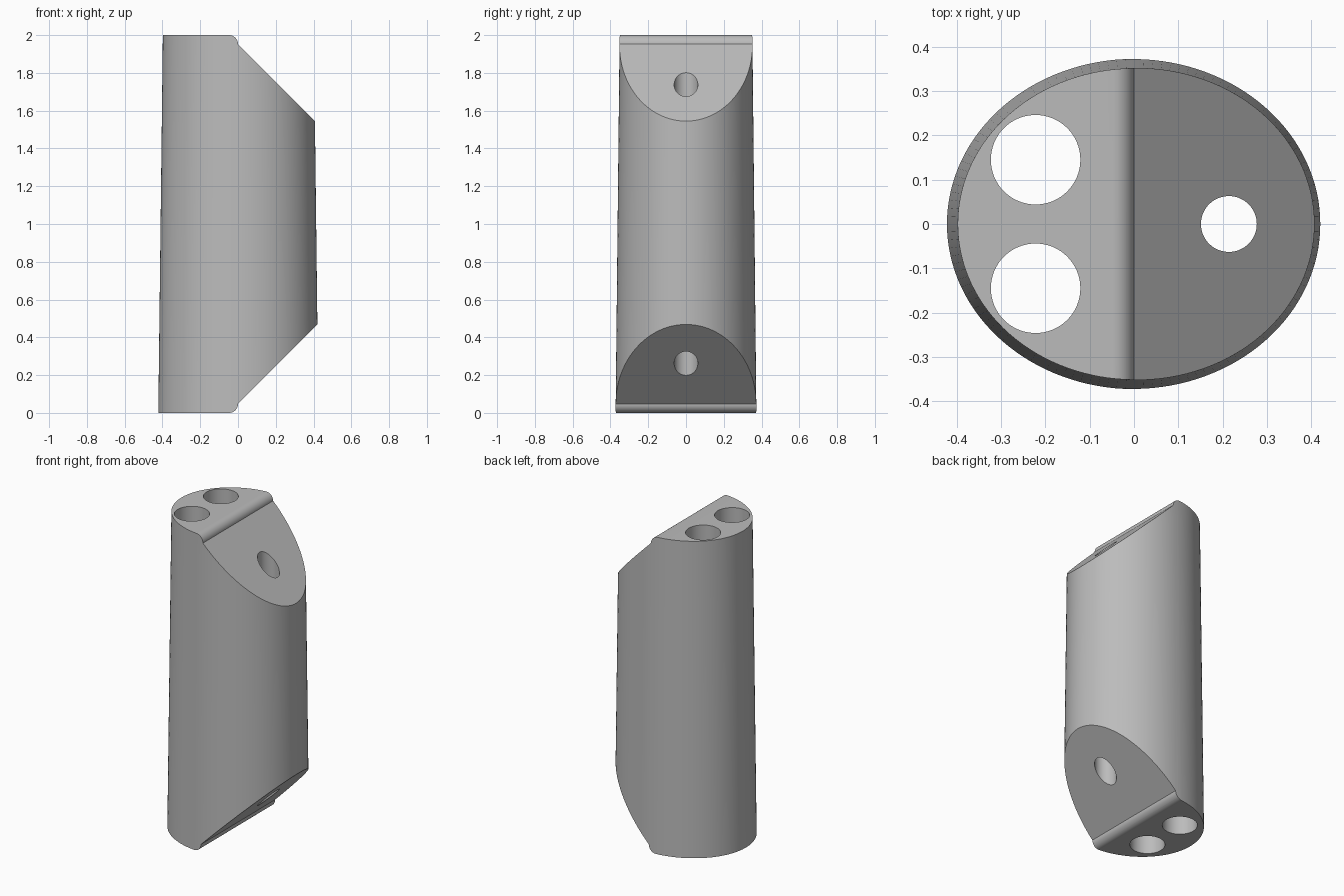
import bpy, bmesh, math
from mathutils import Matrix

if "Cube" in bpy.data.objects:
    bpy.data.objects.remove(bpy.data.objects["Cube"])

grey = bpy.data.materials.new("plain grey")
grey.diffuse_color = (0.5, 0.5, 0.5, 1)
grey.use_nodes = True
grey.node_tree.nodes["Principled BSDF"].inputs["Base Color"].default_value = grey.diffuse_color


def make_object(name, bm):
    bmesh.ops.recalc_face_normals(bm, faces=bm.faces[:])
    mesh = bpy.data.meshes.new(name)
    bm.to_mesh(mesh)
    bm.free()
    mesh.materials.append(grey)
    ob = bpy.data.objects.new(name, mesh)
    bpy.context.collection.objects.link(ob)
    return ob


def cylinder(name, x, y, r, z0, z1, taper=1.0, y_scale=1.0, segments=64):
    bm = bmesh.new()
    bmesh.ops.create_cone(bm, cap_ends=True, segments=segments,
                          radius1=r, radius2=r * taper, depth=z1 - z0)
    bmesh.ops.scale(bm, vec=(1, y_scale, 1), verts=bm.verts[:])
    bmesh.ops.translate(bm, vec=(x, y, (z0 + z1) / 2), verts=bm.verts[:])
    return make_object(name, bm)


def boolean(target, cutter, operation):
    mod = target.modifiers.new(cutter.name, 'BOOLEAN')
    mod.operation = operation
    mod.solver = 'EXACT'
    mod.object = cutter
    bpy.context.view_layer.objects.active = target
    bpy.ops.object.modifier_apply(modifier=mod.name)
    bpy.data.objects.remove(cutter)


# Slightly tapered oval body
body = cylinder("oval_body", 0.002, 0, 0.424, 0, 2, 0.943, 0.879, 128)

# Side profile: flat end, rounded shoulder, then a 45 degree slope, mirrored below
R = 0.048
upper = [(-0.6, 2.0)]
for i in range(13):
    a = math.pi / 2 * (1 - i / 12)
    upper.append((-R + R * math.cos(a), 2 - R + R * math.sin(a)))
upper.append((0.6, 2 - R - 0.6))
profile = upper + [(x, 2 - z) for x, z in reversed(upper)]
bm = bmesh.new()
face = bm.faces.new([bm.verts.new((x, -0.6, z)) for x, z in profile])
ext = bmesh.ops.extrude_face_region(bm, geom=[face])
bmesh.ops.translate(bm, vec=(0, 1.2, 0),
                    verts=[v for v in ext["geom"] if isinstance(v, bmesh.types.BMVert)])
# Let the flat ends stay those of the body
for v in bm.verts:
    if v.co.x < -R + 1e-5:
        v.co.z += 0.0002 if v.co.z > 1 else -0.0002
boolean(body, make_object("side_profile", bm), 'INTERSECT')

# Vertical through holes: two large, one small
for x, y, r in [(-0.222, 0.145, 0.101), (-0.222, -0.145, 0.101), (0.214, 0, 0.063)]:
    boolean(body, cylinder("hole", x, y, r, -0.2, 2.2), 'DIFFERENCE')

# Smooth walls with crisp edges
bpy.ops.object.select_all(action='DESELECT')
body.select_set(True)
bpy.context.view_layer.objects.active = body
bpy.ops.object.shade_smooth_by_angle(angle=math.radians(30))
